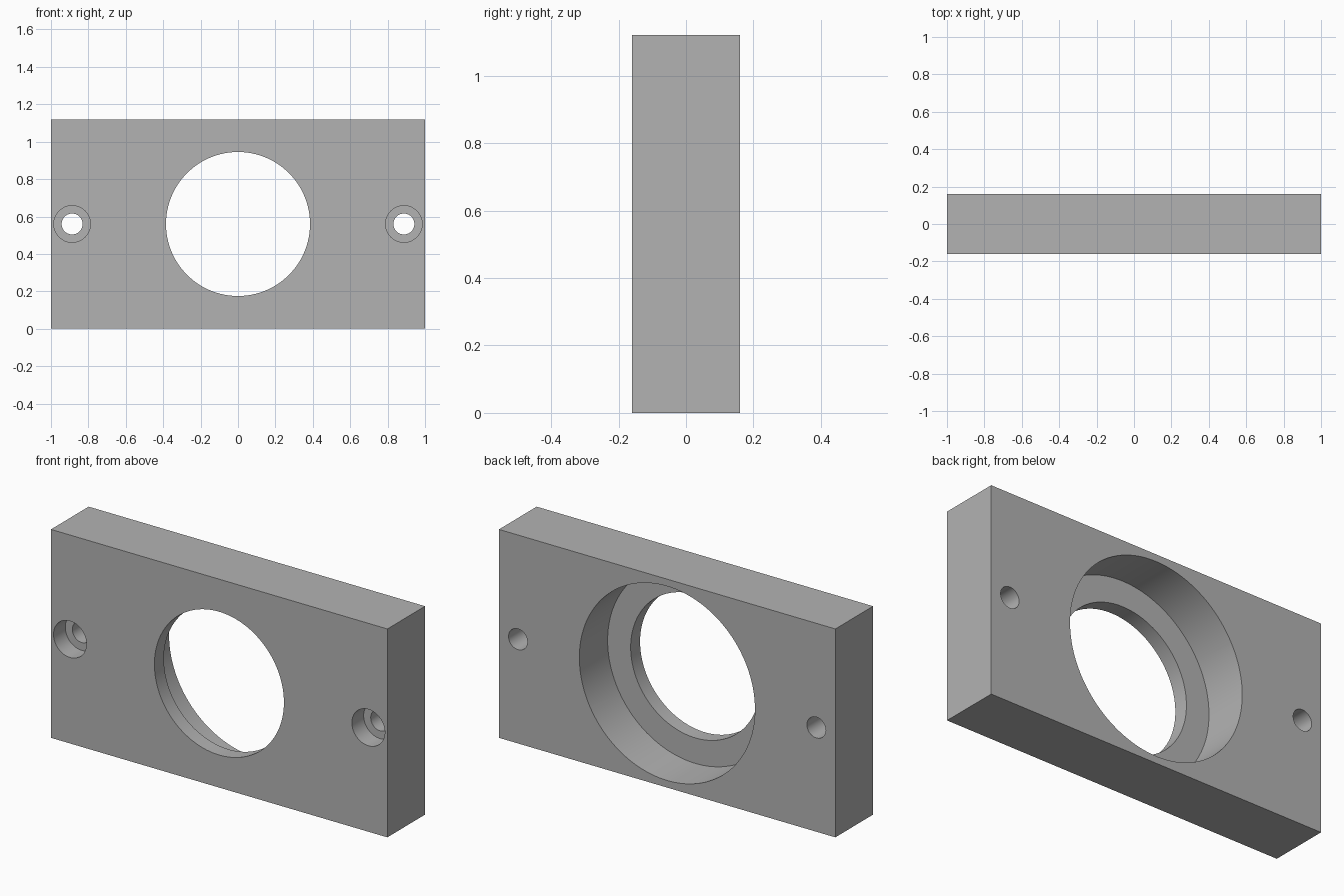
import bpy
import math

WIDTH, DEPTH, HEIGHT = 2.0, 0.32, 1.12
MID_Z = HEIGHT / 2
BACK = DEPTH / 2
FRONT = -DEPTH / 2
OVER = 0.05  # how far cutters reach past the faces

cube = bpy.data.objects.get("Cube")
if cube:
    bpy.data.objects.remove(cube, do_unlink=True)

# Single flat grey for the whole part
grey = bpy.data.materials.new("plain_grey")
grey.use_nodes = True
colour = (0.45, 0.45, 0.45, 1)
grey.diffuse_color = colour
grey.node_tree.nodes["Principled BSDF"].inputs["Base Color"].default_value = colour

# Rectangular plate
bpy.ops.mesh.primitive_cube_add(size=1, location=(0, 0, MID_Z))
plate = bpy.context.object
plate.name = "mounting_plate"
plate.scale = (WIDTH, DEPTH, HEIGHT)
bpy.ops.object.transform_apply(location=False, rotation=False, scale=True)
plate.data.materials.append(grey)


def bore(name, x, radius, y0, y1, sides):
    """Cut a round hole along y, from y0 to y1."""
    bpy.ops.mesh.primitive_cylinder_add(
        vertices=sides, radius=radius, depth=y1 - y0,
        location=(x, (y0 + y1) / 2, MID_Z), rotation=(math.pi / 2, 0, 0))
    cutter = bpy.context.object
    cutter.name = name
    cutter.hide_render = True
    cutter.data.materials.append(grey)
    bpy.context.view_layer.objects.active = plate
    mod = plate.modifiers.new(name, "BOOLEAN")
    mod.operation = "DIFFERENCE"
    mod.solver = "EXACT"
    mod.object = cutter
    bpy.ops.object.modifier_apply(modifier=mod.name)
    bpy.data.objects.remove(cutter, do_unlink=True)


# Central opening with a wider recess at the back
bore("centre_opening", 0, 0.385, FRONT - OVER, BACK + OVER, 128)
bore("back_recess", 0, 0.522, BACK - 0.24, BACK + OVER, 128)

# Counterbored screw holes, one at each end
for side in (-1, 1):
    bore("screw_hole", side * 0.887, 0.056, FRONT - OVER, BACK + OVER, 64)
    bore("screw_head_recess", side * 0.887, 0.098, FRONT - OVER, FRONT + 0.1, 64)

# Smooth bore walls with sharp rims
bpy.ops.object.select_all(action="DESELECT")
plate.select_set(True)
bpy.context.view_layer.objects.active = plate
bpy.ops.object.shade_smooth_by_angle(angle=math.radians(30))
